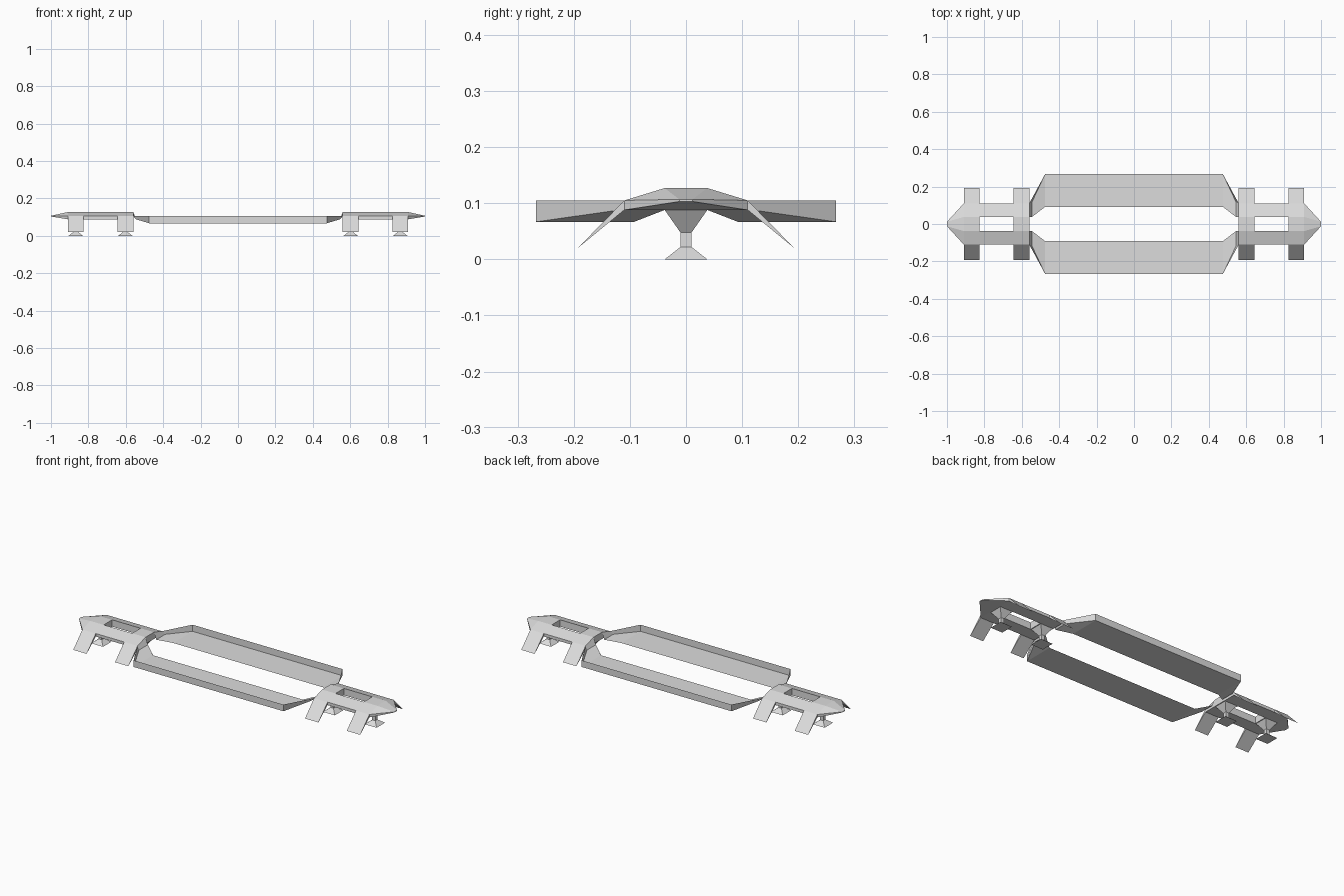
import bpy, bmesh, math

cube = bpy.data.objects.get("Cube")
if cube:
    bpy.data.objects.remove(cube, do_unlink=True)

grey = bpy.data.materials.new("light_grey")
grey.use_nodes = True
colour = (0.72, 0.72, 0.72, 1)
grey.diffuse_color = colour
grey.node_tree.nodes["Principled BSDF"].inputs["Base Color"].default_value = colour

RIDGE, EAVE, RIM = 0.127, 0.105, 0.088      # heights of the deck
INNER, OUTER = 0.038, 0.11                  # half widths of the deck
BACK, FRONT = 0.56, 0.91                    # ends of the deck along x
BAYS = {"inner": (BACK, 0.645), "outer": (0.825, FRONT)}


def finish(name, bm, axes):
    """Turn a bmesh into an object repeated across the given axes."""
    mesh = bpy.data.meshes.new(name)
    bm.to_mesh(mesh)
    bm.free()
    mesh.materials.append(grey)
    ob = bpy.data.objects.new(name, mesh)
    bpy.context.collection.objects.link(ob)
    mod = ob.modifiers.new("Mirror", "MIRROR")
    mod.use_axis = ["x" in axes, "y" in axes, False]
    mod.use_mirror_merge = False


def solid(name, points, axes):
    """Convex block around a few corner points."""
    bm = bmesh.new()
    for p in points:
        bm.verts.new(p)
    bmesh.ops.convex_hull(bm, input=bm.verts[:])
    bmesh.ops.dissolve_limit(bm, angle_limit=math.radians(1), verts=bm.verts[:], edges=bm.edges[:])
    bmesh.ops.recalc_face_normals(bm, faces=bm.faces[:])
    finish(name, bm, axes)


def prism(name, profile, x0, x1, axes="xy"):
    """Extrude a (y, z) profile along x."""
    solid(name, [(x, y, z) for x in (x0, x1) for y, z in profile], axes)


# Side rails of each end module
prism("module_rail", [(INNER, RIDGE), (OUTER, EAVE), (OUTER, RIM), (INNER, RIM)], BACK, FRONT)

for bay, (x0, x1) in BAYS.items():
    # Deck joining the rails
    prism(bay + "_deck", [(s * INNER, z) for s in (-1, 1) for z in (RIM, RIDGE)], x0, x1, "x")
    # Splayed wedge legs
    prism(bay + "_leg_flap", [(OUTER, EAVE), (OUTER, RIM), (0.193, 0.02)], x0, x1)
    # Pedestal: square rings lofted from foot to deck
    cx = (x0 + x1) / 2
    bm = bmesh.new()
    rings = []
    for r, z in ((0.038, 0), (0.01, 0.022), (0.01, 0.048), (0.038, RIM)):
        rings.append([bm.verts.new((cx + a * r, b * r, z))
                      for a, b in ((1, 1), (-1, 1), (-1, -1), (1, -1))])
    for low, high in zip(rings, rings[1:]):
        for i in range(4):
            j = (i + 1) % 4
            bm.faces.new((low[i], low[j], high[j], high[i]))
    bm.faces.new(rings[0])
    bmesh.ops.recalc_face_normals(bm, faces=bm.faces[:])
    finish(bay + "_pedestal", bm, "x")

# Tapered nose
nose = []
for s in (-1, 1):
    nose += [(FRONT, s * y, z) for y, z in ((INNER, RIDGE), (OUTER, EAVE), (OUTER, RIM))]
    nose += [(1, s * 0.012, z) for z in (0.103, 0.107)]
solid("module_nose", nose, "x")


def sheet(name, *polys):
    """Thin open surface made of polygons."""
    bm = bmesh.new()
    for poly in polys:
        bm.faces.new([bm.verts.new(p) for p in poly])
    bmesh.ops.remove_doubles(bm, verts=bm.verts[:], dist=0.0001)
    bmesh.ops.recalc_face_normals(bm, faces=bm.faces[:])
    finish(name, bm, "xy")


# Side trays: floor, raised outer wall and the ramps up to the modules
LOW, X1, X2 = 0.067, 0.475, 0.545
YI, YO = 0.092, 0.267
floor_in, floor_out, wall_top = (X1, YI, LOW), (X1, YO, LOW), (X1, YO, EAVE)
end_in, end_out, end_top = (X2, INNER, RIM), (X2, 0.118, RIM), (BACK, OUTER, EAVE)
sheet("tray_floor",
      [(0, YI, LOW), floor_in, floor_out, (0, YO, LOW)],
      [floor_in, end_in, end_out, floor_out])
sheet("tray_wall",
      [(0, YO, LOW), floor_out, wall_top, (0, YO, EAVE)],
      [floor_out, end_out, end_top, wall_top])
sheet("tray_end", [end_in, end_out, end_top, (BACK, INNER, RIDGE)])
